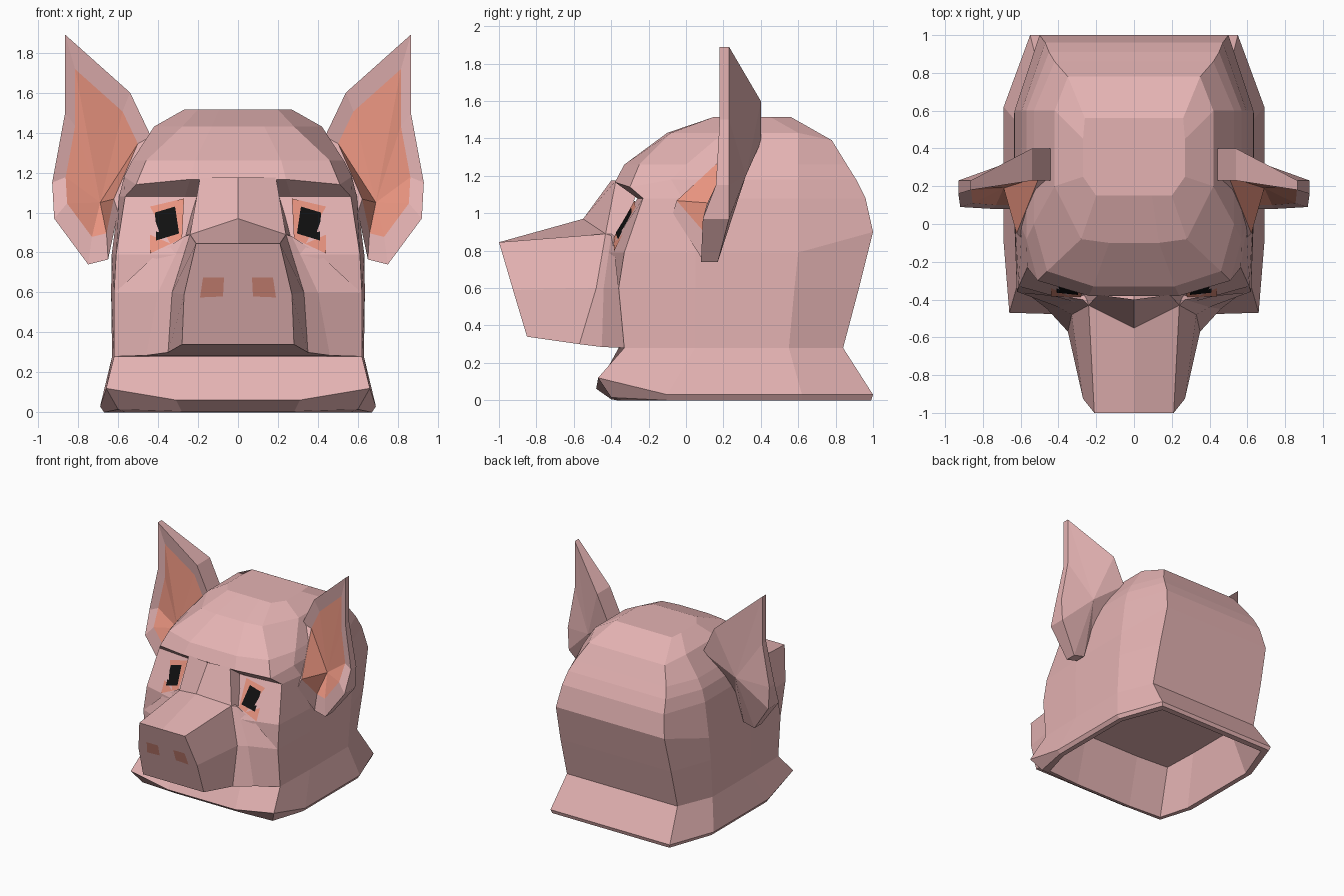
import bpy, bmesh
from mathutils import Vector
from mathutils.bvhtree import BVHTree

if "Cube" in bpy.data.objects:
    bpy.data.objects.remove(bpy.data.objects["Cube"])


def material(name, rgb):
    m = bpy.data.materials.new(name)
    m.diffuse_color = (*rgb, 1)
    m.use_nodes = True
    m.node_tree.nodes["Principled BSDF"].inputs["Base Color"].default_value = m.diffuse_color
    return m


PINK = material("pink skin", (0.78, 0.45, 0.45))
ORANGE = material("orange skin", (0.80, 0.29, 0.21))
NOSTRIL = material("nostril", (0.66, 0.25, 0.19))
BLACK = material("black", (0.005, 0.005, 0.005))


def half_part(name, verts, faces, mats, fix_normals=False):
    """Object made from its +x half and mirrored across x = 0."""
    me = bpy.data.meshes.new(name)
    me.from_pydata(verts, [], faces)
    for m in mats:
        me.materials.append(m)
    if fix_normals:
        bm = bmesh.new()
        bm.from_mesh(me)
        bmesh.ops.recalc_face_normals(bm, faces=bm.faces)
        bm.to_mesh(me)
        bm.free()
    ob = bpy.data.objects.new(name, me)
    bpy.context.collection.objects.link(ob)
    mod = ob.modifiers.new("mirror", 'MIRROR')
    mod.merge_threshold = 0.0005
    return ob


def grid(rows, closed=False):
    """Vertices and quads bridging rows of equal length."""
    n = len(rows[0])
    verts = [p for r in rows for p in r]
    faces = []
    for i in range(len(rows) - 1):
        for j in range(n if closed else n - 1):
            k = (j + 1) % n
            faces.append((i * n + j, i * n + k, (i + 1) * n + k, (i + 1) * n + j))
    return verts, faces


# Head with flared collar: stacked half rings, starting inside the neck recess
# z, front y, corner x, corner y, corner dz, side x, side y1, side y2, back x, back y, back dz
RINGS = [
    (0.40, -.27, .55, -.25, 0, .56, .05, .50, .45, .77, 0),
    (0.00, -.37, .56, -.35, 0, .63, -.10, .60, .50, .94, 0),
    (0.00, -.40, .60, -.40, .015, .67, -.10, .62, .54, .99, 0),
    (0.03, -.48, .66, -.47, .09, .69, -.10, .62, .55, 1.0, 0),
    (0.28, -.36, .62, -.33, 0, .63, .05, .55, .51, .84, 0),
    (0.60, -.40, .62, -.36, 0, .635, .05, .58, .51, .925, 0),
    (0.79, -.42, .61, -.33, 0, .632, .05, .60, .50, 1.0, .11),
    (1.08, -.26, .565, -.23, 0, .595, -.02, .60, .47, .96, 0),
    (1.18, -.38, .51, -.30, -.04, .57, -.08, .60, .45, .91, 0),
    (1.26, -.33, .46, -.25, 0, .53, 0, .60, .42, .86, 0),
    (1.43, -.10, .28, -.08, 0, .42, .20, .60, .35, .78, -.04),
    (1.515, .15, .20, .15, 0, .27, .25, .45, .26, .56, 0),
]
rows = []
for z, f, xc, yc, dc, w, y1, y2, xb, b, db in RINGS:
    zf = z + dc * 0.35
    rows.append([(0, f, zf), (.47 * xc, f, zf), (xc, yc, z + dc), (w, y1, z),
                 (w, y2, z), (xb, b, z + db), (0, b, z + db)])
verts, faces = grid(rows)
faces.append(tuple(range(len(verts) - 7, len(verts))))
faces.append(tuple(range(6, -1, -1)))
half_part("head", verts, faces, [PINK])
surface = BVHTree.FromPolygons([Vector(v) for v in verts], faces)

# Snout: tip, rear, muzzle and cheek sections from top centre to bottom centre
tip = [(0, -1, .845), (.21, -1, .845), (.27, -.925, .59), (.28, -.85, .34), (0, -.85, .34)]
rear = [(0, -.55, .97), (.24, -.43, .89), (.33, -.48, .60), (.35, -.57, .30), (0, -.57, .30)]
muzzle = [(0, -.45, 1.0), (.27, -.40, .88), (.40, -.44, .60), (.46, -.45, .285), (0, -.45, .285)]
cheek = [(0, -.34, 1.0), (.42, -.38, .78), (.615, -.36, .60), (.615, -.33, .28), (0, -.33, .28)]
verts, faces = grid([tip, rear, muzzle, cheek])
faces.append((4, 3, 2, 1, 0))
half_part("snout", verts, faces, [PINK])

# Nose bridge between the eyes
verts, faces = grid([
    [(0, -.55, .97), (.24, -.43, .89), (.27, -.36, .87)],
    [(0, -.40, 1.175), (.19, -.375, 1.175), (.20, -.265, 1.10)]])
half_part("nose_bridge", verts, faces, [PINK])


# Eyes lie on the sloping face panels
def eye_patch(name, corners, mat, lift):
    pts = []
    for x, z in corners:
        hit = surface.ray_cast(Vector((x, -2, z)), Vector((0, 1, 0)))[0]
        pts.append((x, hit.y - lift, z))
    half_part(name, pts, [(0, 1, 2, 3)], [mat])


eye_patch("eye_socket", [(.28, .87), (.44, .795), (.44, 1.03), (.27, 1.07)], ORANGE, 0.010)
eye_patch("eye", [(.295, .895), (.41, .86), (.415, 1.0), (.315, 1.03)], BLACK, 0.018)

# Nostrils on the sloping snout tip
nostril = [(x, -1 + (.845 - z) * .297 - .004, z)
           for x, z in [(.075, .58), (.19, .575), (.175, .675), (.07, .675)]]
half_part("nostril", nostril, [(0, 1, 2, 3)], [NOSTRIL])

# Cupped ears: x, z, front y, back y around the outline
EAR = [
    (.865, 1.89, .18, .23), (.865, 1.50, .18, .23), (.93, 1.15, .16, .23),
    (.92, .97, .09, .23), (.75, .74, .08, .17), (.65, .765, .08, .17),
    (.60, 1.0, -.07, .20), (.435, 1.38, .23, .40), (.54, 1.60, .23, .40),
]
n = len(EAR)
cx, cz, s = .68, 1.25, .73
back = [(x, yb, z) for x, z, yf, yb in EAR]
front = [(x, yf, z) for x, z, yf, yb in EAR]
inner = [(cx + (x - cx) * s, yf + .02, cz + (z - cz) * s) for x, z, yf, yb in EAR]
verts, faces = grid([back, front, inner], closed=True)
verts += [(.68, .32, 1.20), (.69, .19, 1.05)]
faces += [(3 * n, i, (i + 1) % n) for i in range(n)]
faces += [(3 * n + 1, 2 * n + (i + 1) % n, 2 * n + i) for i in range(n)]
ear = half_part("ears", verts, faces, [PINK, ORANGE], fix_normals=True)
for p in ear.data.polygons:
    if 3 * n + 1 in p.vertices:
        p.material_index = 1
